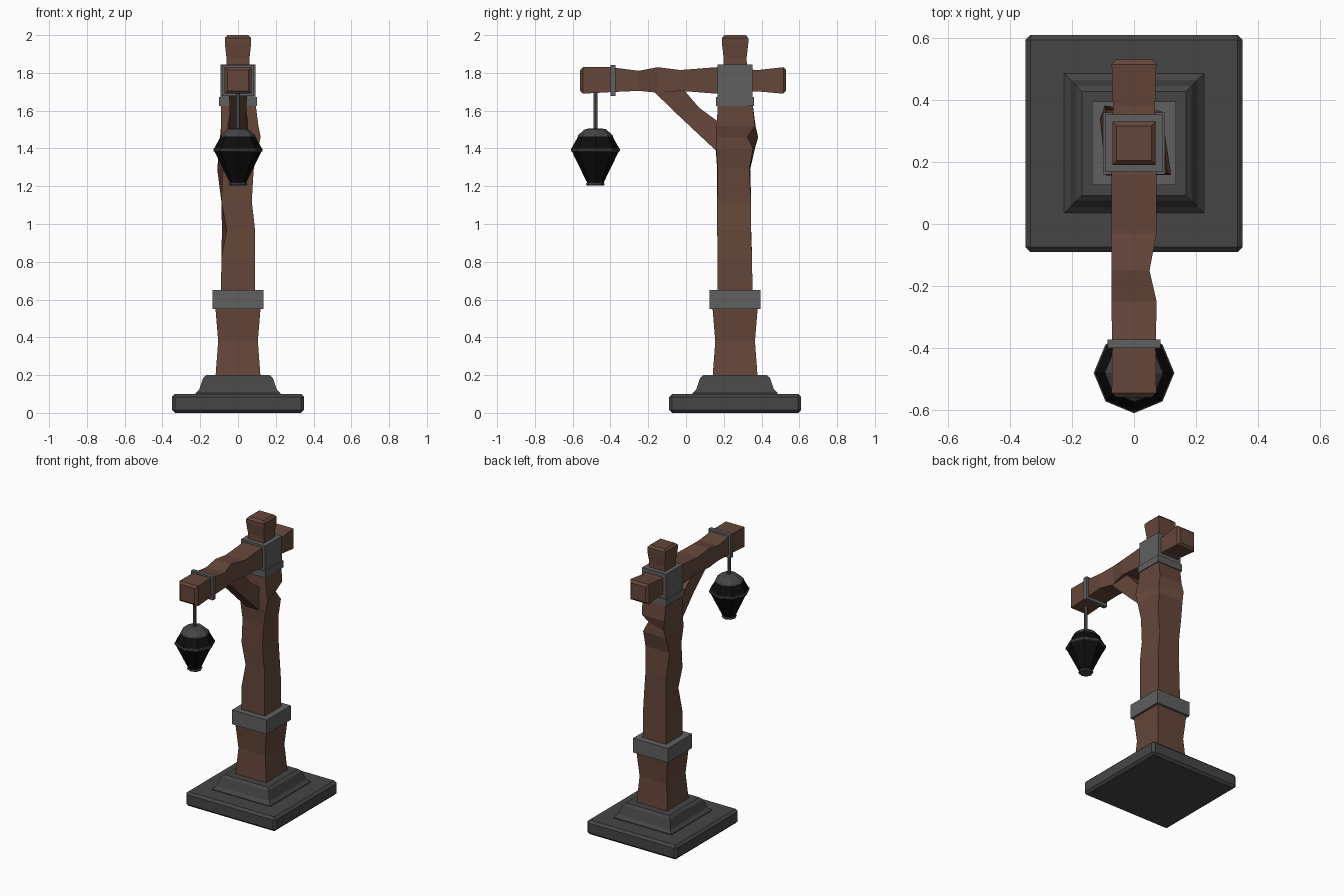
import bpy, bmesh, math

CY = 0.26    # post centre in y
LY = -0.48   # lantern centre in y


def material(name, rgb):
    m = bpy.data.materials.new(name)
    m.diffuse_color = (*rgb, 1)
    return m


WOOD = material("wood", (0.13, 0.062, 0.042))
STONE = material("dark_stone", (0.06, 0.06, 0.06))
IRON = material("iron", (0.115, 0.115, 0.115))
BLACK = material("black_glass", (0.004, 0.004, 0.004))


def loft(name, rings, mat):
    """Skin a list of equal-length vertex rings and cap both ends."""
    bm = bmesh.new()
    loops = [[bm.verts.new(p) for p in r] for r in rings]
    n = len(loops[0])
    for a, b in zip(loops, loops[1:]):
        for i in range(n):
            j = (i + 1) % n
            bm.faces.new((a[i], a[j], b[j], b[i]))
    bm.faces.new(loops[0][::-1])
    bm.faces.new(loops[-1])
    bmesh.ops.recalc_face_normals(bm, faces=bm.faces)
    me = bpy.data.meshes.new(name)
    bm.to_mesh(me)
    bm.free()
    ob = bpy.data.objects.new(name, me)
    me.materials.append(mat)
    bpy.context.collection.objects.link(ob)
    return ob


def rect(x0, x1, y0, y1, z):
    return [(x0, y0, z), (x1, y0, z), (x1, y1, z), (x0, y1, z)]


def square(h, z):
    return rect(-h, h, CY - h, CY + h, z)


def box(name, x, y0, y1, z0, z1, mat, bevel=0):
    ob = loft(name, [rect(-x, x, y0, y1, z0), rect(-x, x, y0, y1, z1)], mat)
    if bevel:
        mod = ob.modifiers.new("bevel", 'BEVEL')
        mod.width = bevel
        mod.segments = 1
    return ob


def turned(name, profile, mat, sides=8):
    rings = [[(r * math.cos(2 * math.pi * i / sides),
               LY + r * math.sin(2 * math.pi * i / sides), z)
              for i in range(sides)] for r, z in profile]
    return loft(name, rings, mat)


# Stone base: slab and flared plinth
box("base_slab", 0.35, CY - 0.35, CY + 0.35, 0, 0.1, STONE, 0.016)
loft("base_plinth", [square(h, z) for h, z in
     [(0.225, 0.09), (0.225, 0.105), (0.205, 0.125), (0.185, 0.185), (0.168, 0.2)]], STONE)

# Hewn post, with knocked-about corners near the brace
loft("post", [
    square(0.12, 0.18), square(0.105, 0.38), square(0.12, 0.56),
    rect(-0.09, 0.09, 0.167, 0.352, 0.6),
    rect(-0.088, 0.09, 0.167, 0.35, 0.82),
    [(-0.06, 0.17, 0.97), (0.09, 0.165, 0.97), (0.085, 0.343, 0.97), (-0.085, 0.345, 0.97)],
    rect(-0.088, 0.073, 0.165, 0.345, 1.12),
    [(-0.08, 0.165, 1.29), (0.083, 0.168, 1.29), (0.08, 0.335, 1.29), (-0.11, 0.34, 1.29)],
    [(-0.09, 0.157, 1.4), (0.105, 0.16, 1.4), (0.085, 0.355, 1.4), (-0.1, 0.365, 1.4)],
    [(-0.09, 0.16, 1.46), (0.12, 0.158, 1.46), (0.065, 0.325, 1.46), (-0.095, 0.382, 1.46)],
    [(-0.09, 0.162, 1.52), (0.108, 0.162, 1.52), (0.088, 0.365, 1.52), (-0.09, 0.368, 1.52)],
    square(0.09, 1.66), square(0.085, 1.8),
], WOOD)
loft("post_top", [square(h, z) for h, z in
     [(0.064, 1.78), (0.061, 1.88), (0.07, 1.96), (0.07, 1.985), (0.056, 2.0)]], WOOD)

# Iron bands on the post
box("lower_band", 0.135, CY - 0.135, CY + 0.135, 0.55, 0.65, IRON)
box("collar_ring", 0.1, CY - 0.1, CY + 0.1, 1.625, 1.672, IRON)
box("collar", 0.093, CY - 0.093, CY + 0.093, 1.66, 1.845, IRON)

# Wobbly cross beam: y, left x, right x, bottom z, top z
BEAM = [(-0.56, -0.055, 0.055, 1.705, 1.815), (-0.545, -0.072, 0.072, 1.69, 1.83),
        (-0.4, -0.07, 0.07, 1.698, 1.83), (-0.25, -0.073, 0.073, 1.705, 1.811),
        (-0.15, -0.073, 0.05, 1.695, 1.83), (-0.03, -0.073, 0.073, 1.705, 1.815),
        (0.16, -0.073, 0.073, 1.69, 1.83), (0.38, -0.068, 0.068, 1.702, 1.815),
        (0.515, -0.072, 0.072, 1.69, 1.83), (0.53, -0.058, 0.058, 1.705, 1.815)]
loft("cross_beam", [[(a, y, b), (c, y, b), (c, y, t), (a, y, t)]
                    for y, a, c, b, t in BEAM], WOOD)
box("beam_band", 0.085, -0.4, -0.372, 1.678, 1.842, IRON)

# Diagonal brace: upper and lower edge points in (y, z)
BRACE = [((-0.02, 1.72), (-0.19, 1.72), 0.05), ((0.07, 1.615), (-0.03, 1.565), 0.042),
         ((0.2, 1.52), (0.2, 1.35), 0.055)]
loft("brace", [[(-x, *u), (x, *u), (x, *l), (-x, *l)] for u, l, x in BRACE], WOOD)

# Hanging lantern
turned("hanging_rod", [(0.011, 1.48), (0.011, 1.71)], IRON)
turned("lantern_cap", [(0.095, 1.462), (0.09, 1.472), (0.055, 1.502), (0.03, 1.506)], STONE)
turned("lantern_shade", [(0.128, 1.397), (0.09, 1.466)], BLACK)
turned("lantern_rim", [(0.124, 1.382), (0.13, 1.386), (0.13, 1.398), (0.124, 1.402)], STONE)
turned("lantern_bowl", [(0.042, 1.215), (0.125, 1.386)], BLACK)
turned("lantern_foot", [(0.045, 1.204), (0.05, 1.212), (0.042, 1.222)], STONE)
